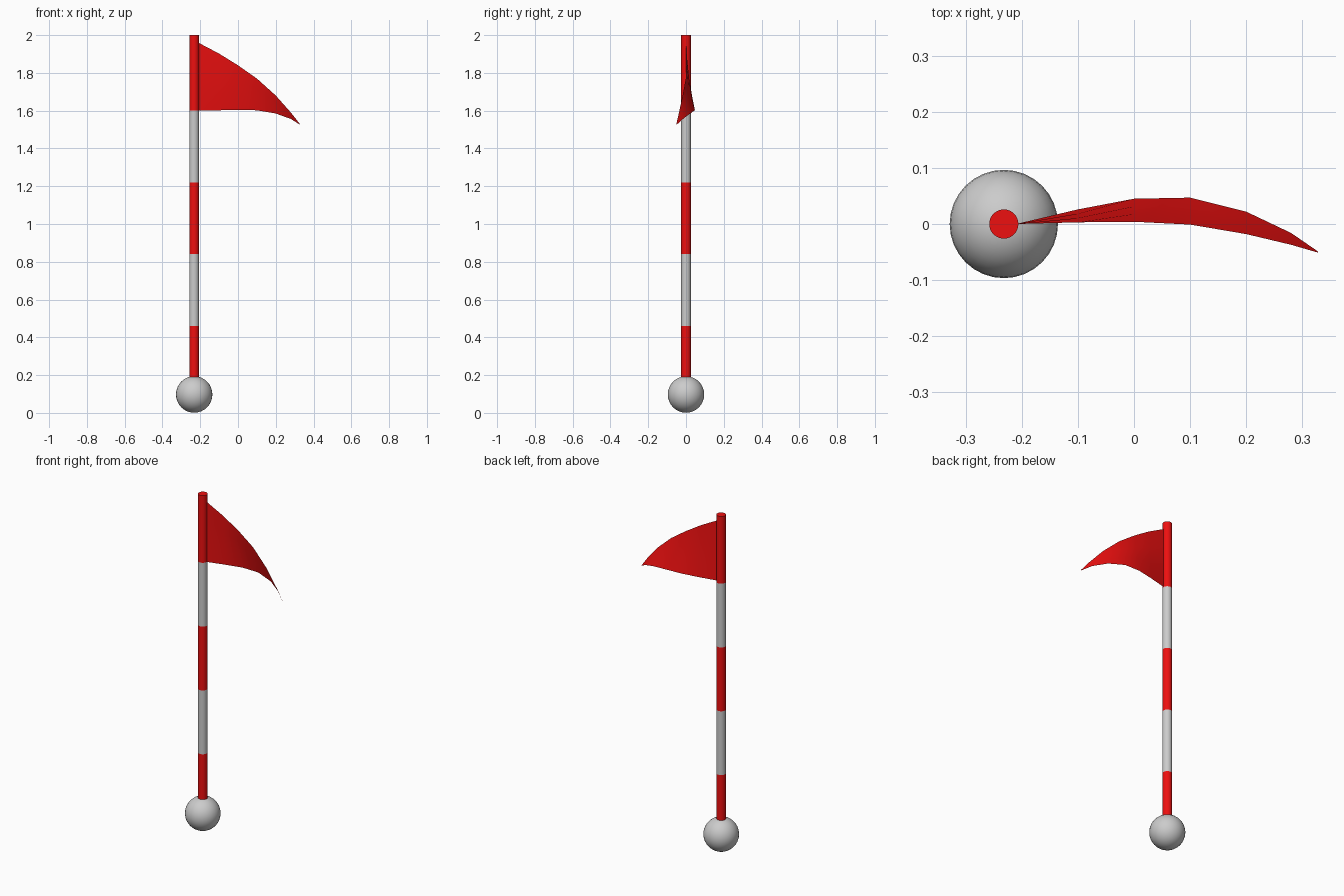
import bpy, bmesh, math

if "Cube" in bpy.data.objects:
    bpy.data.objects.remove(bpy.data.objects["Cube"])

POLE_X, POLE_R = -0.232, 0.026

red = bpy.data.materials.new("red")
red.diffuse_color = (0.85, 0.005, 0.005, 1)
red.use_nodes = True
red.node_tree.nodes["Principled BSDF"].inputs["Base Color"].default_value = red.diffuse_color


def smooth(obj):
    bpy.ops.object.select_all(action='DESELECT')
    obj.select_set(True)
    bpy.context.view_layer.objects.active = obj
    bpy.ops.object.shade_smooth_by_angle(angle=math.radians(40))


# weighted ball at the base
bpy.ops.mesh.primitive_uv_sphere_add(segments=32, ring_count=16, radius=0.0965,
                                     location=(POLE_X, 0, 0.0975))
ball = bpy.context.object
ball.name = "base_ball"
smooth(ball)

# striped pole, alternating red and grey bands
levels = [0.08, 0.46, 0.84, 1.22, 1.60, 2.0]
for i, (z0, z1) in enumerate(zip(levels, levels[1:])):
    bpy.ops.mesh.primitive_cylinder_add(vertices=32, radius=POLE_R, depth=z1 - z0,
                                        location=(POLE_X, 0, (z0 + z1) / 2))
    band = bpy.context.object
    band.name = f"pole_band_{i + 1}"
    if i % 2 == 0:
        band.data.materials.append(red)
    smooth(band)

# waving pennant: x, then (y, z) of the upper edge and of the lower edge
columns = [
    (-0.21, (0.0, 1.96), (0.0, 1.60)),
    (-0.10, (0.003, 1.902), (0.026, 1.602)),
    (0.00, (0.004, 1.840), (0.045, 1.604)),
    (0.10, (-0.001, 1.770), (0.047, 1.602)),
    (0.20, (-0.018, 1.680), (0.022, 1.585)),
    (0.28, (-0.037, 1.590), (-0.016, 1.556)),
    (0.328, (-0.051, 1.529), (-0.049, 1.526)),
]
ROWS = 3
bm = bmesh.new()
grid = []
for x, (yt, zt), (yb, zb) in columns:
    grid.append([bm.verts.new((x, yt + (yb - yt) * k / ROWS, zt + (zb - zt) * k / ROWS))
                 for k in range(ROWS + 1)])
for a, b in zip(grid, grid[1:]):
    for k in range(ROWS):
        bm.faces.new((a[k], a[k + 1], b[k + 1], b[k]))
mesh = bpy.data.meshes.new("flag")
bm.to_mesh(mesh)
bm.free()
mesh.materials.append(red)
flag = bpy.data.objects.new("flag", mesh)
bpy.context.collection.objects.link(flag)
smooth(flag)
